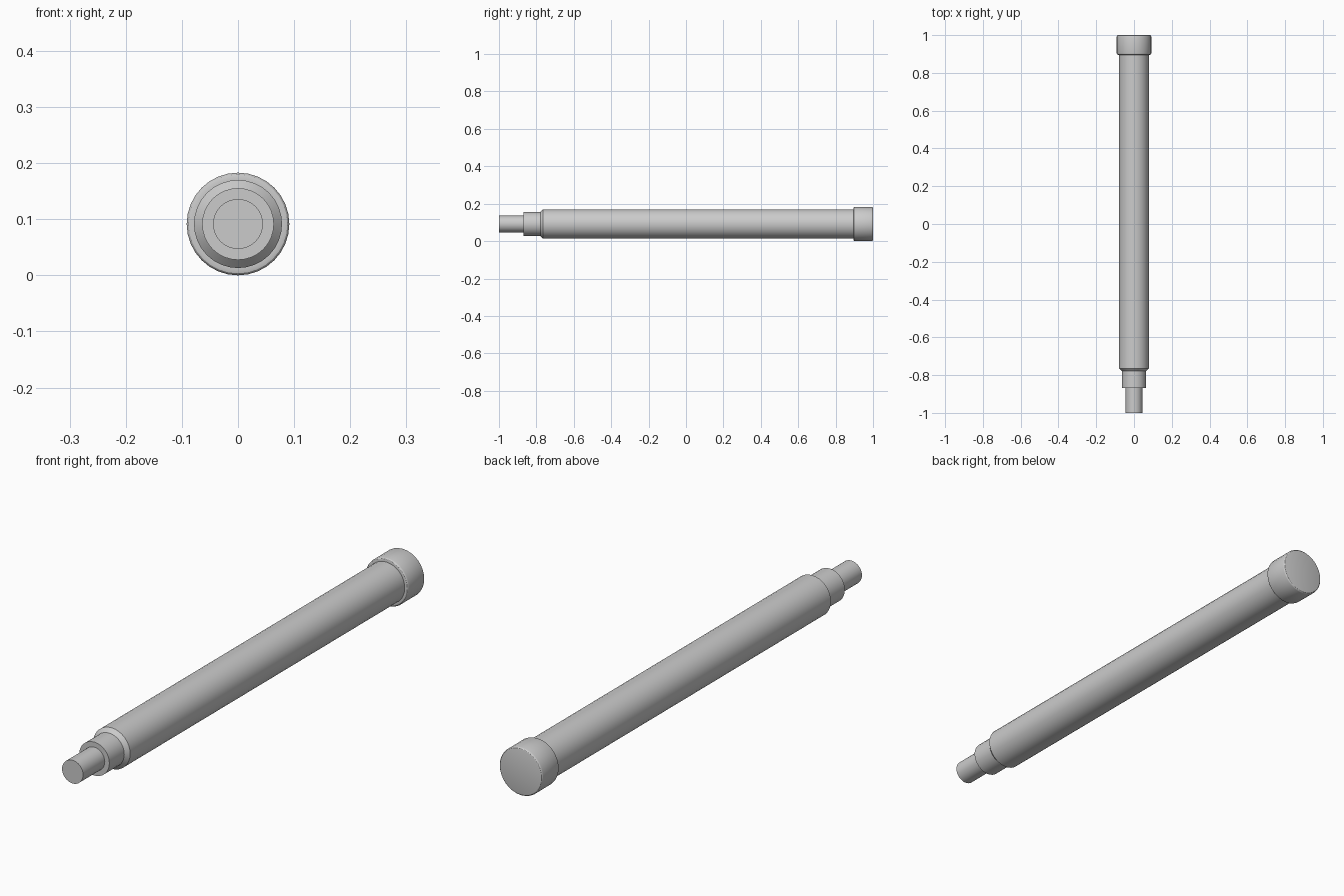
import bpy, bmesh, math
from mathutils import Matrix

if "Cube" in bpy.data.objects:
    bpy.data.objects.remove(bpy.data.objects["Cube"])

SIDES = 32
AXIS_Z = 0.0915


def lathe(name, profile):
    """Revolve (radius, y) points around the long axis; radius 0 is a pole."""
    bm = bmesh.new()
    verts = [bm.verts.new((r, y, 0)) for r, y in profile]
    edges = [bm.edges.new(pair) for pair in zip(verts, verts[1:])]
    bmesh.ops.spin(bm, geom=verts + edges, cent=(0, 0, 0), axis=(0, 1, 0),
                   angle=math.tau, steps=SIDES, use_duplicate=False)
    bmesh.ops.remove_doubles(bm, verts=bm.verts, dist=1e-5)
    bmesh.ops.recalc_face_normals(bm, faces=bm.faces)
    bmesh.ops.translate(bm, verts=bm.verts, vec=(0, 0, AXIS_Z))
    # Outward direction check, since the profile may be an open shell
    side = max(bm.faces, key=lambda f: f.calc_area())
    outward = side.calc_center_median()
    outward.z -= AXIS_Z
    outward.y = 0
    if side.normal.dot(outward) < 0:
        bmesh.ops.reverse_faces(bm, faces=bm.faces)
    mesh = bpy.data.meshes.new(name)
    bm.to_mesh(mesh)
    bm.free()
    obj = bpy.data.objects.new(name, mesh)
    bpy.context.collection.objects.link(obj)
    bpy.ops.object.select_all(action='DESELECT')
    obj.select_set(True)
    bpy.context.view_layer.objects.active = obj
    bpy.ops.object.shade_smooth_by_angle(angle=math.radians(30))
    return obj


# Stepped shaft: narrow tip, collar, chamfer, long body
lathe("stepped_shaft", [
    (0, -1.0), (0.0445, -1.0), (0.0445, -0.869),
    (0.064, -0.869), (0.064, -0.779),
    (0.0785, -0.764), (0.0785, 0.897),
])

# End cap with softly rounded rims
B = 0.007
cap_r, y0, y1 = 0.0915, 0.896, 1.0
arc = [math.radians(a) for a in (0, 30, 60, 90)]
front_rim = [(cap_r - B + B * math.sin(a), y0 + B - B * math.cos(a)) for a in arc]
back_rim = [(cap_r - B + B * math.cos(a), y1 - B + B * math.sin(a)) for a in arc]
lathe("end_cap", [(0.0785, y0)] + front_rim + back_rim + [(0, y1)])
